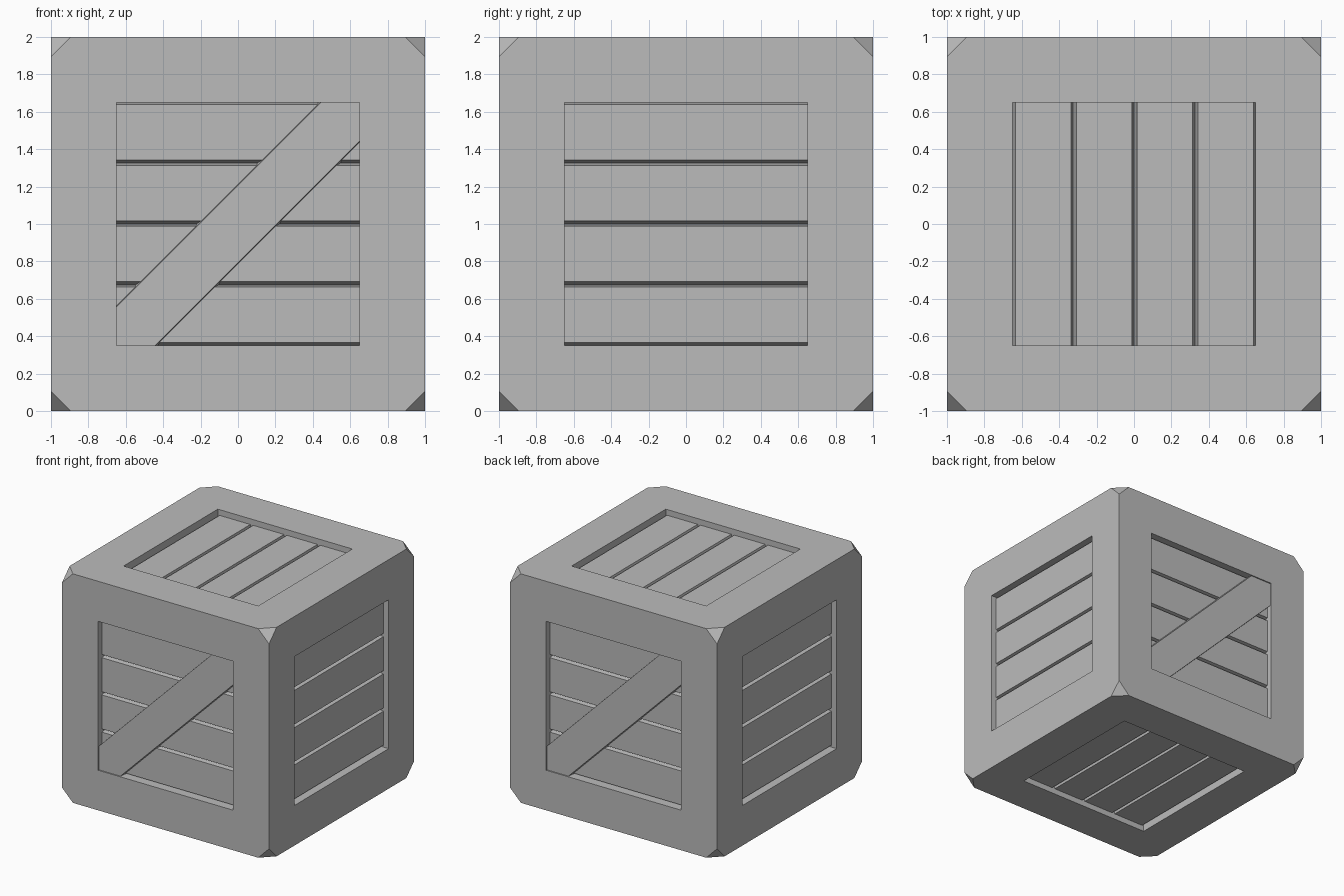
import bpy
import bmesh
from mathutils import Matrix, Vector

old = bpy.data.objects.get("Cube")
if old:
    bpy.data.objects.remove(old, do_unlink=True)

GREY = (0.5, 0.5, 0.5, 1.0)
mat = bpy.data.materials.new("crate_grey")
mat.use_nodes = True
mat.diffuse_color = GREY
mat.node_tree.nodes["Principled BSDF"].inputs["Base Color"].default_value = GREY

CUT = 0.105       # corner chamfer length
HALF = 0.65       # half width of each opening
PANEL = 0.95      # plank surface, measured from the centre
FLOOR = 0.89      # bottom of the recess and grooves
BRACE = 0.99      # brace surface
CENTRE = Vector((0, 0, 1))
X, Y, Z = Vector((1, 0, 0)), Vector((0, 1, 0)), Vector((0, 0, 1))

# Side name: (along planks, across planks); their cross product points outward
SIDES = {
    "front": (X, Z), "back": (-X, Z), "left": (Y, Z), "right": (-Y, Z),
    "top": (-Y, X), "bottom": (Y, X),
}


def finish(bm, name):
    bmesh.ops.remove_doubles(bm, verts=bm.verts, dist=0.0001)
    bmesh.ops.recalc_face_normals(bm, faces=bm.faces)
    mesh = bpy.data.meshes.new(name)
    bm.to_mesh(mesh)
    bm.free()
    mesh.materials.append(mat)
    obj = bpy.data.objects.new(name, mesh)
    bpy.context.collection.objects.link(obj)
    return obj


def side_matrix(u, v):
    m = Matrix((u, v, u.cross(v))).transposed().to_4x4()
    return Matrix.Translation(CENTRE) @ m


def loft(bm, matrix, rings, caps=True):
    """Join rings of points, each given as (outline, height)."""
    loops = [[bm.verts.new(matrix @ Vector((a, b, h))) for a, b in pts] for pts, h in rings]
    for low, high in zip(loops, loops[1:]):
        for i in range(len(low)):
            j = (i + 1) % len(low)
            bm.faces.new((low[i], low[j], high[j], high[i]))
    if caps:
        bm.faces.new(loops[0][::-1])
        bm.faces.new(loops[-1])


def rect(x0, x1, y0, y1):
    return [(x0, y0), (x1, y0), (x1, y1), (x0, y1)]


def diagonal(w):
    """Diagonal band of the square opening, w wide to each side."""
    h = HALF
    return [(-h, -h), (w - h, -h), (h, h - w), (h, h), (h - w, h), (-h, w - h)]


# Frame: a cube with cut corners and a square recess in every side
bm = bmesh.new()
bmesh.ops.create_cube(bm, size=2, matrix=Matrix.Translation(CENTRE))
bmesh.ops.bevel(bm, geom=bm.verts[:], offset=CUT, offset_type='OFFSET',
                segments=1, profile=0.5, affect='VERTICES', clamp_overlap=True)
frame = finish(bm, "frame")

bm = bmesh.new()
for u, v in SIDES.values():
    square = rect(-HALF, HALF, -HALF, HALF)
    loft(bm, side_matrix(u, v), [(square, FLOOR), (square, 1.1)])
cutter = finish(bm, "recess_cutter")
cut = frame.modifiers.new("recesses", 'BOOLEAN')
cut.operation = 'DIFFERENCE'
cut.solver = 'EXACT'
cut.object = cutter

# Bake the recesses so that no helper remains
depsgraph = bpy.context.evaluated_depsgraph_get()
baked = bpy.data.meshes.new_from_object(frame.evaluated_get(depsgraph))
frame.modifiers.clear()
frame.data = baked
bpy.data.objects.remove(cutter, do_unlink=True)

# Planks: four slabs with sloping long edges on every side
COUNT = 4
STEP = 2 * HALF / COUNT
for side, (u, v) in SIDES.items():
    bm = bmesh.new()
    for i in range(COUNT):
        low = -HALF + i * STEP
        high = low + STEP
        loft(bm, side_matrix(u, v), [
            (rect(-HALF, HALF, low, high), FLOOR),
            (rect(-HALF, HALF, low + 0.017, high - 0.011), PANEL)])
    bm.verts.ensure_lookup_table()
    finish(bm, side + "_planks")

# Diagonal braces on the front and back
for side in ("front", "back"):
    bm = bmesh.new()
    loft(bm, side_matrix(*SIDES[side]), [(diagonal(0.222), FLOOR), (diagonal(0.207), BRACE)])
    finish(bm, side + "_brace")
